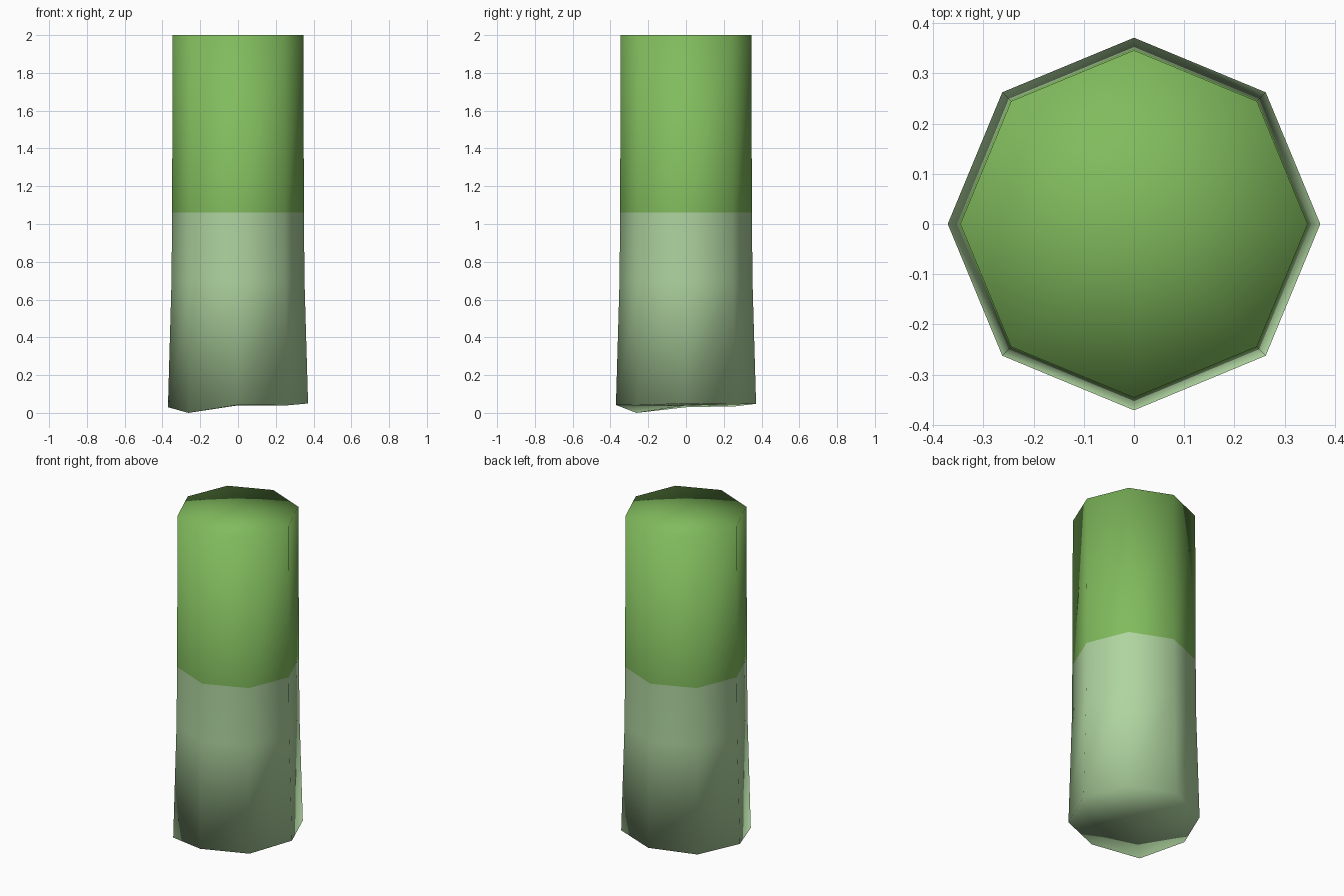
import bpy, bmesh, math

if "Cube" in bpy.data.objects:
    bpy.data.objects.remove(bpy.data.objects["Cube"])


def material(name, rgb):
    m = bpy.data.materials.new(name)
    m.diffuse_color = (*rgb, 1)
    m.use_nodes = True
    m.node_tree.nodes["Principled BSDF"].inputs["Base Color"].default_value = m.diffuse_color
    return m


# Octagonal stalk: rings of (radius, height), lower ring has a ragged cut
SIDES = 8
RINGS = [(0.371, None), (0.352, 0.70), (0.349, 1.06), (0.346, 2.0)]
CUT_Z = [0.05, 0.045, 0.048, 0.035, 0.03, 0.0, 0.042, 0.04]
COLOUR_SPLIT = 1.06

bm = bmesh.new()
rings = []
for r, z in RINGS:
    ring = []
    for i in range(SIDES):
        a = 2 * math.pi * i / SIDES
        ring.append(bm.verts.new((r * math.cos(a), r * math.sin(a),
                                  CUT_Z[i] if z is None else z)))
    rings.append(ring)

# Side walls
for low, high in zip(rings, rings[1:]):
    for i in range(SIDES):
        j = (i + 1) % SIDES
        bm.faces.new((low[i], low[j], high[j], high[i]))

# Fan caps
bottom = bm.verts.new((0, 0, 0.04))
top = bm.verts.new((0, 0, 2.0))
for i in range(SIDES):
    j = (i + 1) % SIDES
    bm.faces.new((bottom, rings[0][j], rings[0][i]))
    bm.faces.new((top, rings[-1][i], rings[-1][j]))

# Pale lower half, green upper half, smooth all over
for f in bm.faces:
    f.smooth = True
    f.material_index = 0 if f.calc_center_median().z < COLOUR_SPLIT else 1

mesh = bpy.data.meshes.new("stalk")
bm.to_mesh(mesh)
bm.free()
mesh.materials.append(material("pale green", (0.43, 0.66, 0.35)))
mesh.materials.append(material("leaf green", (0.22, 0.50, 0.11)))
stalk = bpy.data.objects.new("stalk", mesh)
bpy.context.collection.objects.link(stalk)
